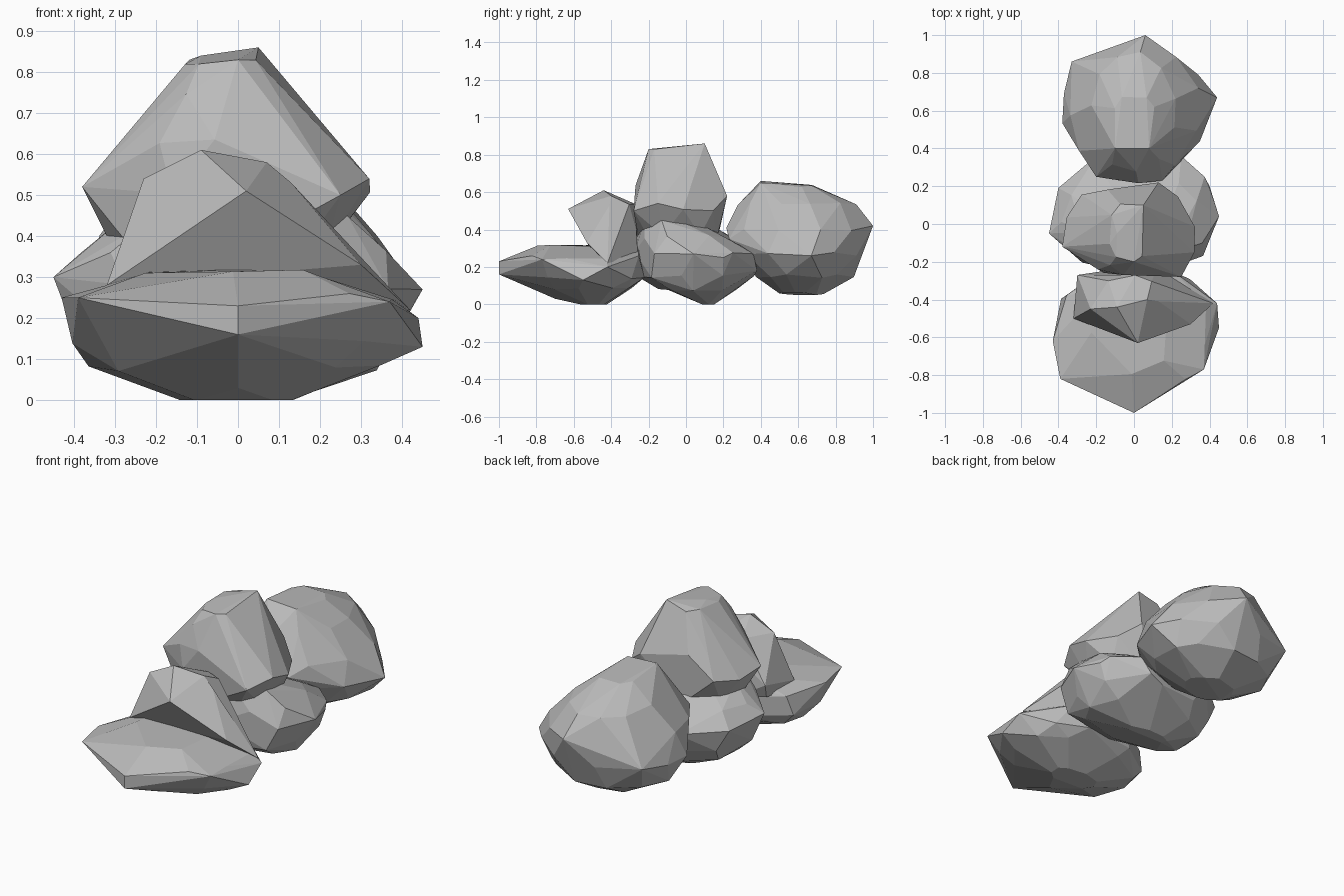
import bpy
import bmesh
import random
from math import cos, sin, tau, radians, copysign

default_cube = bpy.data.objects.get("Cube")
if default_cube:
    bpy.data.objects.remove(default_cube, do_unlink=True)

# One plain stone colour for everything
stone = bpy.data.materials.new("grey stone")
stone.use_nodes = True
stone.diffuse_color = (0.5, 0.5, 0.5, 1)
stone.node_tree.nodes["Principled BSDF"].inputs["Base Color"].default_value = stone.diffuse_color


def signed_power(value, power):
    return copysign(abs(value) ** power, value)


def lump(name, seed, layers, corners, middle=0, sides=9, power=0.85):
    """Chiselled boulder: hull around uneven rings (height, half width, front, back)."""
    rng = random.Random(seed)
    bm = bmesh.new()
    for height, half_width, front, back in layers:
        turn = rng.random()
        for side in range(sides):
            angle = tau * (side + turn + rng.uniform(-0.2, 0.2)) / sides
            reach = rng.uniform(0.96, 1.04)
            x = middle + half_width * reach * signed_power(cos(angle), power)
            depth = (back - front) / 2 * reach * signed_power(sin(angle), power)
            wobble = rng.uniform(-0.01, 0.01) if height else 0
            bm.verts.new((x, (front + back) / 2 + depth, height + wobble))
    for corner in corners:
        bm.verts.new(corner)
    hull = bmesh.ops.convex_hull(bm, input=bm.verts)
    loose = {element for element in hull["geom_interior"] + hull["geom_unused"]
             if isinstance(element, bmesh.types.BMVert)}
    bmesh.ops.delete(bm, geom=list(loose), context="VERTS")
    # Merge nearly level facets into broad chiselled planes
    bmesh.ops.dissolve_limit(bm, angle_limit=radians(7), verts=bm.verts, edges=bm.edges)
    bmesh.ops.recalc_face_normals(bm, faces=bm.faces)
    mesh = bpy.data.meshes.new(name)
    bm.to_mesh(mesh)
    bm.free()
    mesh.materials.append(stone)
    rock = bpy.data.objects.new(name, mesh)
    bpy.context.collection.objects.link(rock)
    return rock


def fuse(base, top):
    """Merge the upper lump into its base as one solid rock."""
    union = base.modifiers.new("union", "BOOLEAN")
    union.operation = "UNION"
    union.solver = "EXACT"
    union.object = top
    bpy.context.view_layer.objects.active = base
    bpy.ops.object.modifier_apply(modifier=union.name)
    bpy.data.objects.remove(top, do_unlink=True)


# Rounded rock at the back, narrowing towards the middle
lump("back_rock", 3, [
    (0.06, 0.14, 0.5, 0.74),
    (0.15, 0.33, 0.38, 0.9),
    (0.27, 0.4, 0.26, 0.95),
    (0.4, 0.35, 0.22, 0.97),
    (0.54, 0.23, 0.27, 0.92),
    (0.63, 0.12, 0.4, 0.7),
], corners=[
    (0.06, 1, 0.42), (0.44, 0.67, 0.26), (-0.1, 0.4, 0.66), (0.08, 0.4, 0.65),
    (-0.33, 0.86, 0.3), (-0.2, 0.25, 0.4), (0.15, 0.23, 0.35),
], sides=11, power=1.05)

# Tall middle rock: wide foot and overhanging peak
middle_rock = lump("middle_rock", 8, [
    (0, 0.13, 0.07, 0.15),
    (0.08, 0.33, -0.14, 0.28),
    (0.15, 0.39, -0.26, 0.36),
    (0.28, 0.43, -0.27, 0.37),
    (0.36, 0.37, -0.26, 0.25),
    (0.44, 0.27, -0.25, 0.1),
], corners=[
    (-0.45, -0.05, 0.3), (0.45, 0.04, 0.27), (0.4, 0.2, 0.25),
    (-0.2, 0.36, 0.27), (0.25, 0.36, 0.27), (0.2, 0.38, 0.18),
])
fuse(middle_rock, lump("middle_peak", 5, [
    (0.36, 0.27, -0.25, 0.17),
    (0.5, 0.34, -0.28, 0.2),
    (0.63, 0.25, -0.27, 0.2),
    (0.74, 0.17, -0.24, 0.15),
    (0.82, 0.1, -0.2, 0.12),
], corners=[
    (-0.38, -0.12, 0.52), (0.32, -0.15, 0.54), (0.05, 0.1, 0.86), (0.13, 0.22, 0.58),
    (-0.09, -0.05, 0.84), (0, -0.2, 0.83), (0.25, -0.28, 0.5),
], middle=-0.03))

# Low front rock: flat pointed slab with a block on its rear half
front_rock = lump("front_rock", 12, [
    (0, 0.14, -0.58, -0.42),
    (0.08, 0.37, -0.74, -0.27),
    (0.14, 0.4, -0.84, -0.22),
    (0.25, 0.4, -0.87, -0.22),
    (0.31, 0.22, -0.8, -0.24),
], corners=[
    (0, -1, 0.23), (0, -1, 0.16), (-0.39, -0.82, 0.25), (0.37, -0.77, 0.24),
    (0.45, -0.55, 0.13), (0.44, -0.42, 0.2), (-0.43, -0.62, 0.25), (0, -0.7, 0.03),
])
fuse(front_rock, lump("front_block", 21, [
    (0.25, 0.3, -0.48, -0.24),
    (0.4, 0.25, -0.53, -0.25),
    (0.53, 0.15, -0.53, -0.27),
], corners=[
    (0.02, -0.63, 0.51), (-0.32, -0.5, 0.28), (0.3, -0.53, 0.33), (0.2, -0.44, 0.44),
    (-0.09, -0.44, 0.61), (0.07, -0.4, 0.58), (-0.23, -0.45, 0.54), (0.42, -0.42, 0.22),
    (-0.3, -0.27, 0.33),
], middle=-0.02, sides=7))
